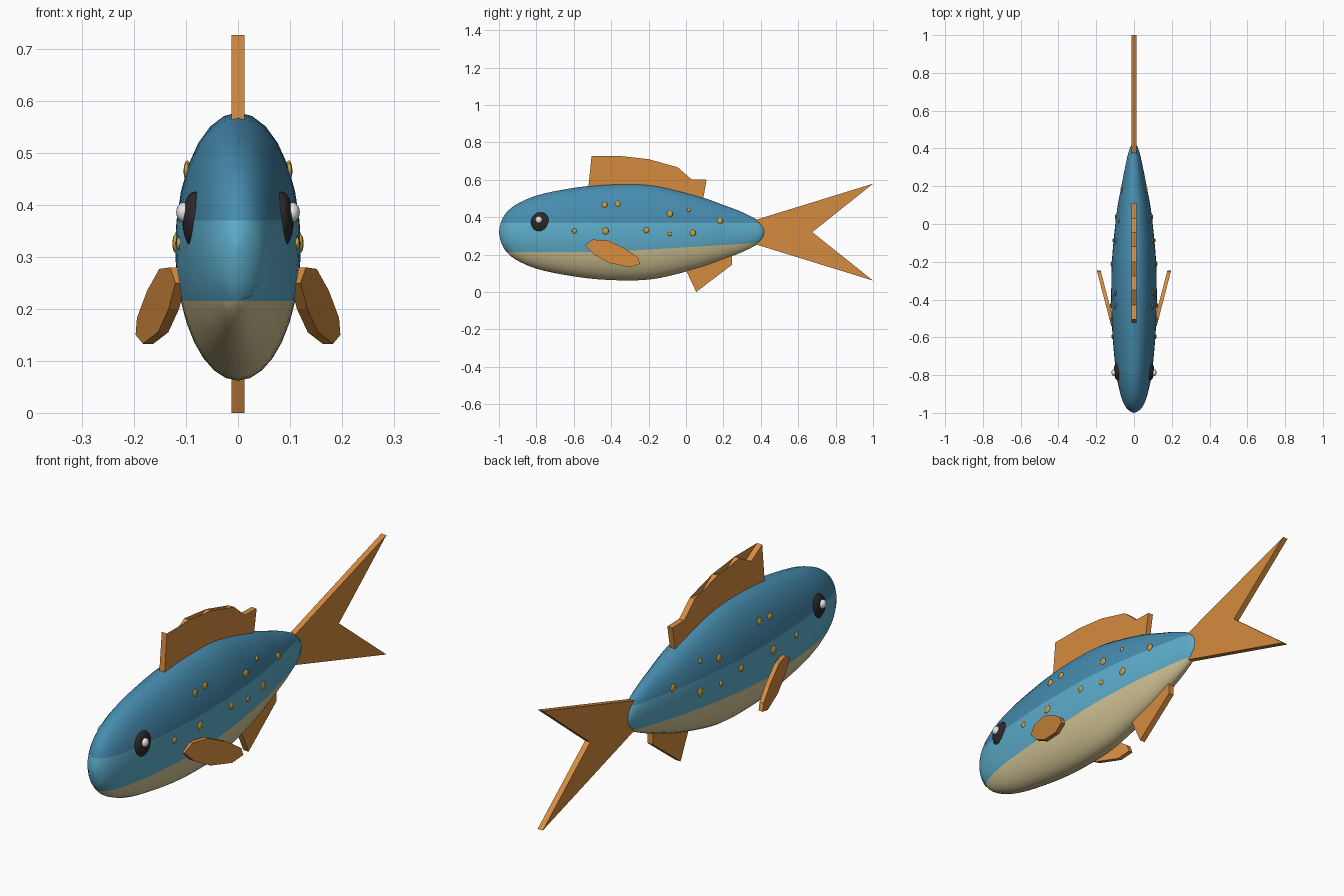
import bpy, bmesh, math

if "Cube" in bpy.data.objects:
    bpy.data.objects.remove(bpy.data.objects["Cube"])

ZC = 0.32  # height of the body axis


def material(name, rgb):
    m = bpy.data.materials.new(name)
    m.diffuse_color = (*rgb, 1)
    m.use_nodes = True
    m.node_tree.nodes["Principled BSDF"].inputs["Base Color"].default_value = m.diffuse_color
    return m


DARK = material("dark blue", (0.062, 0.262, 0.43))
LIGHT = material("light blue", (0.11, 0.42, 0.60))
CREAM = material("cream", (0.66, 0.565, 0.305))
ORANGE = material("orange", (0.67, 0.26, 0.05))
GOLD = material("gold", (0.61, 0.352, 0.045))
BLACK = material("eye black", (0.026, 0.021, 0.021))
WHITE = material("eye white", (0.9, 0.9, 0.9))


def finish(name, bm, mats, smooth=False):
    bmesh.ops.recalc_face_normals(bm, faces=bm.faces)
    me = bpy.data.meshes.new(name)
    for f in bm.faces:
        f.smooth = smooth
    bm.to_mesh(me)
    bm.free()
    for m in mats:
        me.materials.append(m)
    ob = bpy.data.objects.new(name, me)
    bpy.context.collection.objects.link(ob)
    return ob


# Body profile: y, half height, half width; resampled as a smooth spline
KNOTS = [(-1, 0, 0), (-.99, .05, .023), (-.96, .105, .05), (-.89, .158, .075),
         (-.757, .207, .099), (-.515, .248, .118), (-.3, .258, .12),
         (-.14, .245, .113), (.074, .19, .09), (.2, .145, .067),
         (.288, .112, .05), (.37, .072, .032), (.41, .04, .018), (.425, 0, 0)]


def spline(p, steps):
    out = []
    for i in range(len(p) - 1):
        a, b, c, d = p[max(i - 1, 0)], p[i], p[i + 1], p[min(i + 2, len(p) - 1)]
        for s in range(steps):
            t = s / steps
            out.append(tuple(.5 * (2 * b[k] + (c[k] - a[k]) * t
                       + (2 * a[k] - 5 * b[k] + 4 * c[k] - d[k]) * t * t
                       + (3 * b[k] - a[k] - 3 * c[k] + d[k]) * t ** 3) for k in range(3)))
    return out + [p[-1]]


RINGS = spline(KNOTS, 4)


def side_x(y, z):
    """Half width of the body surface at a point."""
    for a, b in zip(RINGS, RINGS[1:]):
        if a[0] <= y <= b[0]:
            t = (y - a[0]) / (b[0] - a[0])
            h, w = (a[k] + (b[k] - a[k]) * t for k in (1, 2))
            return w * math.sqrt(max(0, 1 - ((z - ZC) / h) ** 2))


# Body: every ring has vertices exactly on the two colour borders
N = 6
bm = bmesh.new()
loops = []
for y, h, w in RINGS:
    def border(z):
        return math.asin(max(-1, min(1, (z - ZC) / max(h, 1e-6))))
    stops = [-math.pi / 2, border(.215 + max(0, y + .4) * .06), border(.37), math.pi / 2]
    half = [stops[b] + (stops[b + 1] - stops[b]) * i / N for b in range(3) for i in range(N)]
    angles = half + [math.pi / 2] + [math.pi - a for a in reversed(half[1:])]
    loops.append([bm.verts.new((w * math.cos(a), y, ZC + h * math.sin(a))) for a in angles])
count = len(loops[0])
for la, lb in zip(loops, loops[1:]):
    for i in range(count):
        j = (i + 1) % count
        f = bm.faces.new((la[i], la[j], lb[j], lb[i]))
        f.material_index = min(i, count - 1 - i) // N
bmesh.ops.remove_doubles(bm, verts=bm.verts, dist=1e-5)
finish("body", bm, [CREAM, LIGHT, DARK], True)


# Fins: flat outlines in the y-z plane with thickness along x
def fin(name, outline, thick=.025, place=lambda y: 0):
    bm = bmesh.new()
    a, b = ([bm.verts.new((place(y) + s * thick / 2, y, z)) for y, z in outline]
            for s in (-1, 1))
    bm.faces.new(a)
    bm.faces.new(b[::-1])
    for i in range(len(a)):
        j = (i + 1) % len(a)
        bm.faces.new((a[i], b[i], b[j], a[j]))
    bmesh.ops.triangulate(bm, faces=[f for f in bm.faces if len(f.verts) > 4])
    return finish(name, bm, [ORANGE])


fin("dorsal_fin", [(-.525, .53), (-.505, .727), (-.43, .683), (-.35, .727), (-.275, .683),
                   (-.2, .71), (-.12, .655), (-.045, .667), (.03, .602), (.11, .6), (.085, .46)])
# Tail in two halves that meet on the body axis
for name, s in (("tail_fin_upper", 1), ("tail_fin_lower", -1)):
    fin(name, [(.355, ZC), (.355, ZC + s * .06), (1, ZC + s * .259), (.675, ZC)])
fin("anal_fin", [(0, .115), (.055, 0), (.245, .145), (.245, .22), (.1, .24), (.01, .18)])
PECTORAL = [(-.54, .25), (-.5, .28), (-.42, .277), (-.33, .235), (-.255, .183),
            (-.245, .15), (-.3, .133), (-.41, .155), (-.49, .2)]


def ball(name, loc, scale, mat, seg=16):
    bm = bmesh.new()
    bmesh.ops.create_uvsphere(bm, u_segments=seg, v_segments=seg // 2 + 2, radius=1)
    for v in bm.verts:
        v.co = [l + c * s for l, c, s in zip(loc, v.co, scale)]
    return finish(name, bm, [mat], True)


# Gold spots: y, z, radius
SPOTS = [(-.435, .465, .016), (-.365, .47, .016), (-.087, .417, .017), (.015, .438, .01),
         (.181, .38, .017), (-.596, .326, .013), (-.43, .326, .018), (-.212, .33, .015),
         (-.087, .31, .011), (.036, .315, .017)]

# Paired parts on both sides
for side, s in (("left", 1), ("right", -1)):
    fin("pectoral_fin_" + side, PECTORAL, .02, lambda y: s * (.113 + (y + .53) * .26))
    ball("eye_" + side, (s * .083, -.777, .371), (.024, .052, .055), BLACK, 24)
    ball("eye_highlight_" + side, (s * .105, -.787, .386), (.014, .019, .019), WHITE)
    for i, (y, z, r) in enumerate(SPOTS):
        ball(f"spot_{side}_{i + 1}", (s * side_x(y, z), y, z), (.006, r, r), GOLD, 12)
